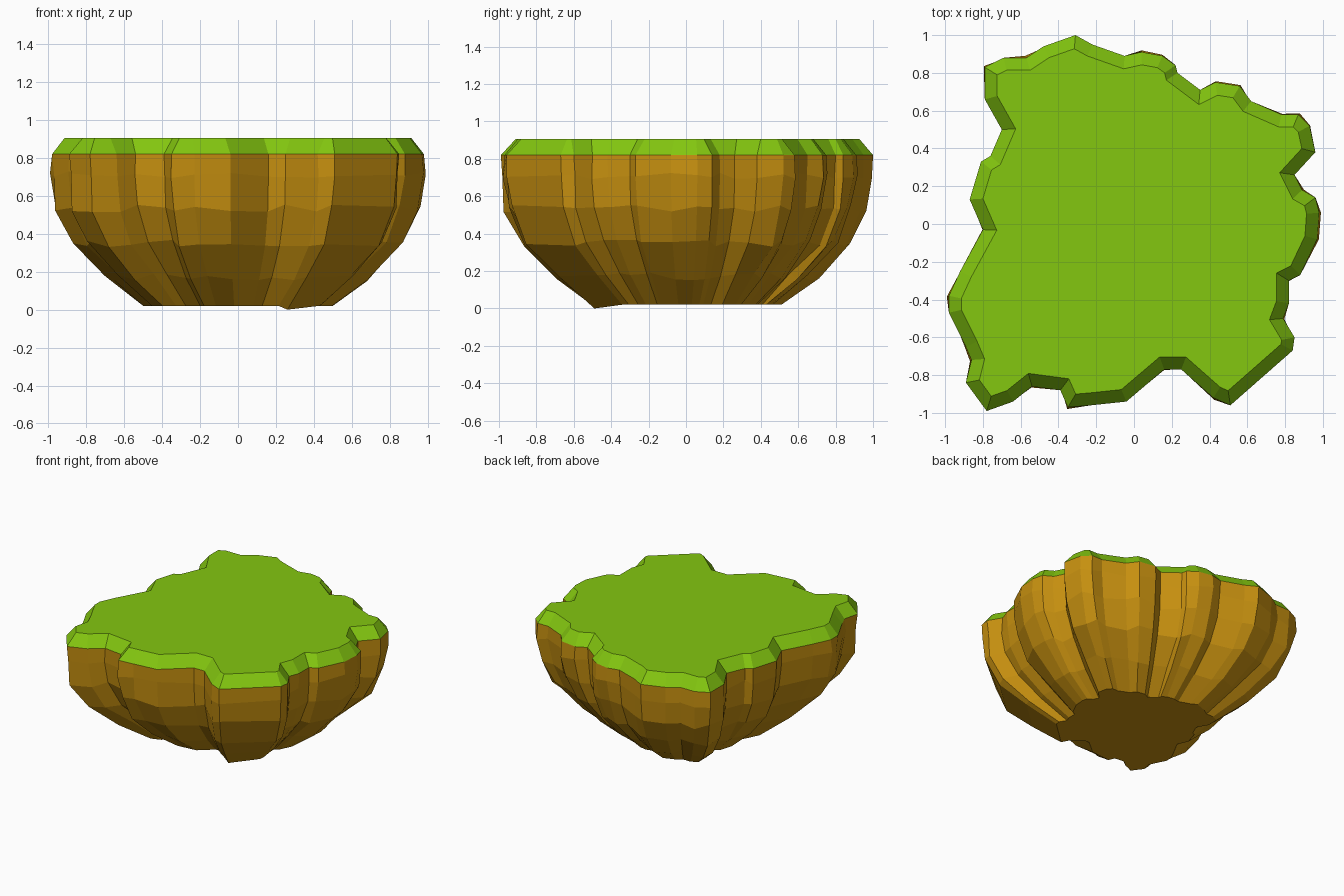
import bpy
import bmesh
import random
from mathutils import Vector

random.seed(4)

default_cube = bpy.data.objects.get("Cube")
if default_cube:
    bpy.data.objects.remove(default_cube, do_unlink=True)


def make_material(name, colour):
    material = bpy.data.materials.new(name)
    material.use_nodes = True
    material.diffuse_color = colour
    shader = material.node_tree.nodes["Principled BSDF"]
    shader.inputs["Base Color"].default_value = colour
    shader.inputs["Roughness"].default_value = 1
    return material


grass_green = make_material("grass green", (0.23, 0.57, 0.005, 1))
earth_brown = make_material("earth brown", (0.57, 0.28, 0.005, 1))

# Ragged coastline of the island, clockwise, in hundredths of a unit
COASTLINE = [
    # back edge
    (-31, 100), (-22, 95), (-5, 89), (4, 91), (15, 89), (22, 84), (23, 80),
    (35, 71), (43, 75), (56, 73), (62, 65), (78, 58), (87, 58), (93, 52),
    # left side
    (96, 38), (85, 26), (89, 18), (96, 14), (98, 6), (97, -8), (88, -27),
    (82, -30), (82, -42), (79, -50), (85, -60), (84, -67),
    # front edge
    (51, -96), (42, -92), (25, -77), (16, -77), (-4, -94), (-23, -96),
    (-35, -97), (-39, -88), (-54, -86), (-64, -94), (-78, -99),
    # right side
    (-89, -84), (-86, -72), (-89, -65), (-98, -47), (-98, -38), (-92, -25),
    (-80, -3), (-87, 13), (-81, 33), (-76, 36), (-70, 50), (-79, 66),
    (-79, 83), (-69, 88), (-57, 88), (-48, 94),
]
coast = [Vector((x, y)) / 100 for x, y in COASTLINE]

RIM_HEIGHT = 0.82
TOP_HEIGHT = 0.905


def inset_outline(points, distance):
    """Move a clockwise outline inward with mitred corners."""
    result = []
    for i, point in enumerate(points):
        before = (point - points[i - 1]).normalized()
        after = (points[(i + 1) % len(points)] - point).normalized()
        normal_a = Vector((before.y, -before.x))
        normal_b = Vector((after.y, -after.x))
        middle = (normal_a + normal_b).normalized()
        result.append(point + middle * distance / max(middle.dot(normal_a), 0.75))
    return result


def build_part(name, rings, material, cap_top=False, cap_bottom=False):
    """Join rings of points, listed from top to bottom, into one flat-shaded shell."""
    bm = bmesh.new()
    loops = [[bm.verts.new(point) for point in ring] for ring in rings]
    count = len(loops[0])
    for upper, lower in zip(loops, loops[1:]):
        for i in range(count):
            j = (i + 1) % count
            bm.faces.new((upper[i], upper[j], lower[j], lower[i]))
    if cap_top:
        bm.faces.new(reversed(loops[0]))
    if cap_bottom:
        bm.faces.new(loops[-1])
    bm.normal_update()
    mesh = bpy.data.meshes.new(name)
    bm.to_mesh(mesh)
    bm.free()
    mesh.materials.append(material)
    part = bpy.data.objects.new(name, mesh)
    bpy.context.collection.objects.link(part)
    return part


def level(points, height):
    return [Vector((p.x, p.y, height)) for p in points]


# Grass slab with a bevelled edge
rim = level(coast, RIM_HEIGHT)
lawn = level(inset_outline(coast, 0.066), TOP_HEIGHT)
build_part("grass_top", [lawn, rim], grass_green, cap_top=True)

# Rocky earth bowl: height and width of each ring, roughened in the middle
BOWL_PROFILE = [(0.71, 1.0), (0.535, 0.975), (0.35, 0.885), (0.17, 0.705)]
earth_rings = [rim]
for height, width in BOWL_PROFILE:
    ring = []
    for p in coast:
        spread = width + random.uniform(-0.012, 0.012)
        ring.append(Vector((p.x * spread, p.y * spread,
                            height + random.uniform(-0.02, 0.02))))
    earth_rings.append(ring)

# Small flat base, with one corner hanging lower at the front
base = level([p * 0.51 for p in coast], 0.02)
base[COASTLINE.index((51, -96))].z = 0
earth_rings.append(base)
build_part("earth_bowl", earth_rings, earth_brown, cap_bottom=True)
